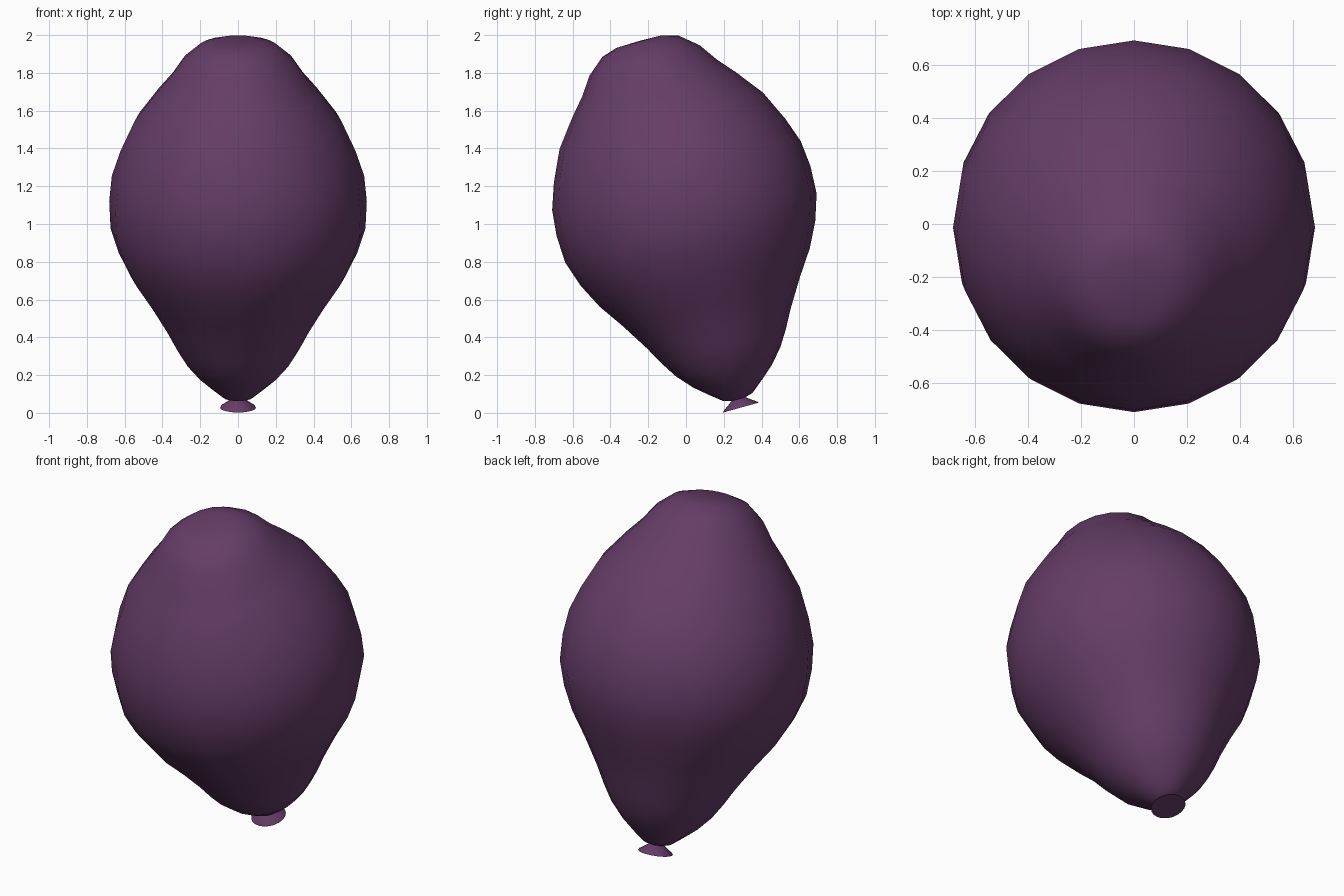
import bpy, bmesh, math
from mathutils import Matrix, Vector

if "Cube" in bpy.data.objects:
    bpy.data.objects.remove(bpy.data.objects["Cube"])

SEGMENTS = 20
TILT = math.radians(15.5)
BASE = Vector((0, 0.29, 0.028))

mat = bpy.data.materials.new("purple_rubber")
mat.diffuse_color = (0.13, 0.046, 0.137, 1)
mat.use_nodes = True
mat.node_tree.nodes["Principled BSDF"].inputs["Base Color"].default_value = mat.diffuse_color


def lathe(name, profile, cap=False):
    """Revolve (radius, height) pairs, then lean the part back along the balloon axis."""
    bm = bmesh.new()
    rings = []
    for r, h in profile:
        if r == 0:
            rings.append([bm.verts.new((0, 0, h))] * SEGMENTS)
        else:
            rings.append([bm.verts.new((0.978 * r * math.cos(a), r * math.sin(a), h))
                          for a in (2 * math.pi * i / SEGMENTS for i in range(SEGMENTS))])
    for low, high in zip(rings, rings[1:]):
        for i in range(SEGMENTS):
            j = (i + 1) % SEGMENTS
            corners = list(dict.fromkeys((low[i], low[j], high[j], high[i])))
            bm.faces.new(corners)
    if cap:
        bm.faces.new(rings[0][::-1])
    bmesh.ops.transform(bm, verts=bm.verts,
                        matrix=Matrix.Translation(BASE) @ Matrix.Rotation(TILT, 4, 'X'))
    bmesh.ops.recalc_face_normals(bm, faces=bm.faces)
    mesh = bpy.data.meshes.new(name)
    bm.to_mesh(mesh)
    bm.free()
    mesh.materials.append(mat)
    obj = bpy.data.objects.new(name, mesh)
    bpy.context.collection.objects.link(obj)
    bpy.ops.object.select_all(action='DESELECT')
    obj.select_set(True)
    bpy.context.view_layer.objects.active = obj
    bpy.ops.object.shade_smooth_by_angle(angle=math.radians(50))
    return obj


# Inflated body, from the pinched neck to the blunt crown
lathe("balloon_body", [
    (0.038, 0.046), (0.08, 0.058), (0.14, 0.106), (0.215, 0.17), (0.286, 0.25),
    (0.34, 0.335), (0.395, 0.435), (0.485, 0.58), (0.578, 0.716), (0.645, 0.849),
    (0.69, 0.986), (0.697, 1.134), (0.683, 1.274), (0.636, 1.41), (0.559, 1.575),
    (0.448, 1.72), (0.37, 1.81), (0.302, 1.908), (0.21, 1.985), (0.125, 2.011),
    (0, 2.014)])

# Flared lip below the knot
lathe("balloon_lip", [(0.097, 0), (0.094, 0.006), (0.06, 0.03), (0.038, 0.047)], cap=True)
